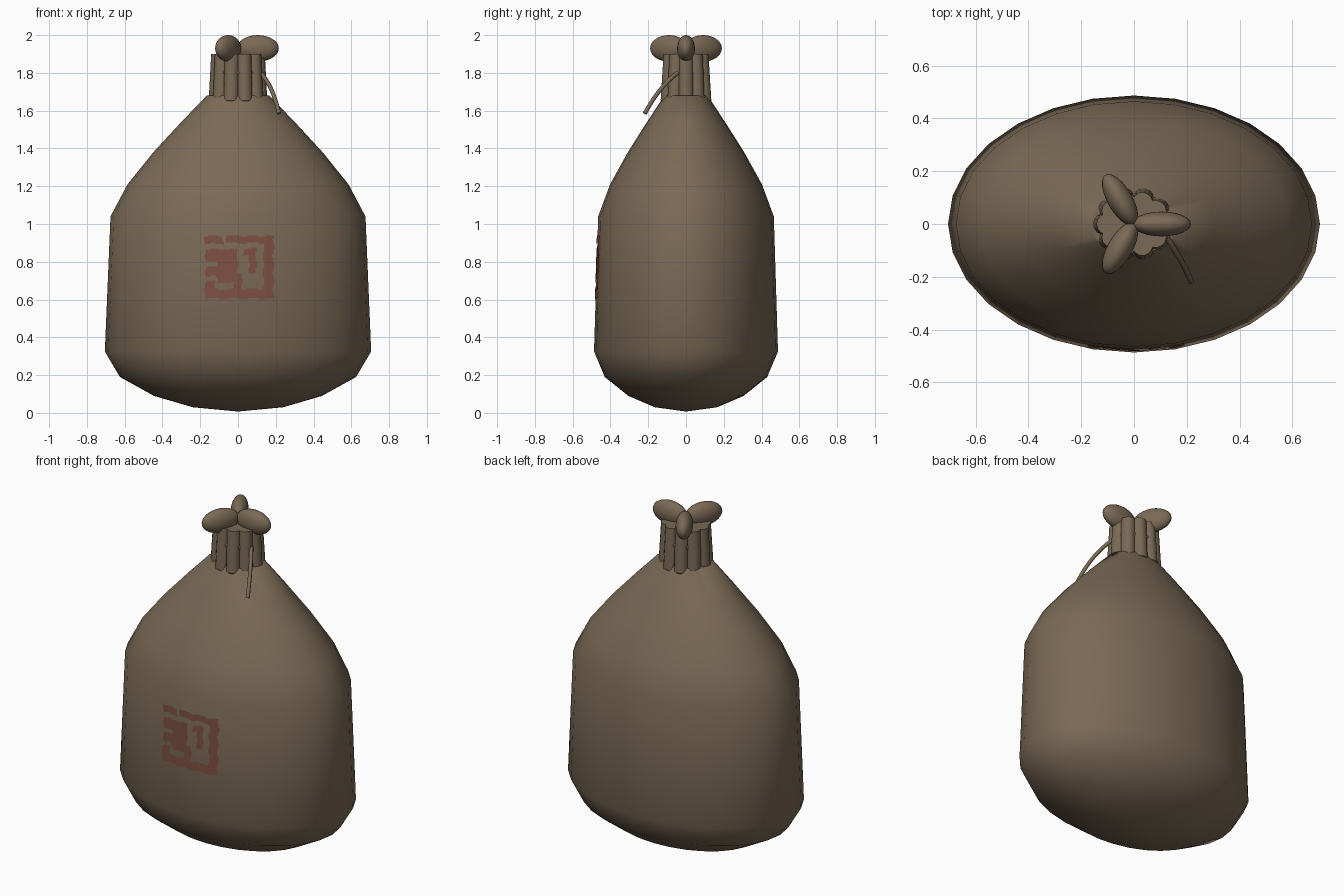
import bpy, bmesh, math
from mathutils import Vector, Matrix

if "Cube" in bpy.data.objects:
    bpy.data.objects.remove(bpy.data.objects["Cube"])

def material(name, col):
    m = bpy.data.materials.new(name)
    m.diffuse_color = (*col, 1)
    m.use_nodes = True
    m.node_tree.nodes["Principled BSDF"].inputs["Base Color"].default_value = m.diffuse_color
    return m

BROWN = material("brown_cloth", (0.195, 0.142, 0.092))
RUST = material("rust_ink", (0.205, 0.078, 0.052))

def make(name, bm, mat, angle=None):
    bmesh.ops.recalc_face_normals(bm, faces=bm.faces)
    me = bpy.data.meshes.new(name)
    bm.to_mesh(me)
    bm.free()
    ob = bpy.data.objects.new(name, me)
    bpy.context.collection.objects.link(ob)
    me.materials.append(mat)
    if angle:
        bpy.ops.object.select_all(action='DESELECT')
        ob.select_set(True)
        bpy.context.view_layer.objects.active = ob
        bpy.ops.object.shade_smooth_by_angle(angle=math.radians(angle))
    return ob

def skin(bm, rings, closed=False):
    """Join rings of points with quads; cap the ends unless closed."""
    vs = [[bm.verts.new(p) for p in r] for r in rings]
    n = len(vs[0])
    for i in range(len(vs) if closed else len(vs) - 1):
        a, b = vs[i], vs[(i + 1) % len(vs)]
        for j in range(n):
            k = (j + 1) % n
            bm.faces.new((a[j], a[k], b[k], b[j]))
    if not closed:
        bm.faces.new(vs[0])
        bm.faces.new(vs[-1])

def oval(rx, ry, z, n, cx=0, cy=0):
    return [(cx + rx * math.cos(2 * math.pi * i / n),
             cy + ry * math.sin(2 * math.pi * i / n), z) for i in range(n)]

# sack body
SEG = 28
PROFILE = [(0.008, .01, .007), (0.03, .24, .165), (0.09, .445, .305),
           (0.19, .625, .43), (0.325, .705, .487), (1.04, .675, .465),
           (1.21, .585, .402), (1.38, .448, .308), (1.535, .305, .21),
           (1.68, .165, .114)]
bm = bmesh.new()
skin(bm, [oval(rx, ry, z, SEG) for z, rx, ry in PROFILE])
make("sack_body", bm, BROWN, 50)

# gathered neck: a core with ten overlapping pleats leaning inward
bm = bmesh.new()
skin(bm, [oval(.115, .10, 1.62, 20), oval(.10, .085, 1.90, 20)])
for i in range(10):
    a = 2 * math.pi * i / 10
    c, s = math.cos(a), math.sin(a)
    skin(bm, [oval(.022, .022, 1.635, 14, .115 * c, .10 * s),
              oval(.04, .04, 1.655, 14, .115 * c, .10 * s),
              oval(.04, .04, 1.90, 14, .102 * c, .084 * s)])
make("neck_pleats", bm, BROWN, 40)

# cord around the neck
bm = bmesh.new()
rings = []
for i in range(40):
    a = 2 * math.pi * i / 40
    c, s = math.cos(a), math.sin(a)
    rings.append([((.12 + .012 * math.cos(t)) * c, (.103 + .012 * math.cos(t)) * s,
                   1.80 + .012 * math.sin(t))
                  for t in [2 * math.pi * k / 8 for k in range(8)]])
skin(bm, rings, closed=True)
make("neck_cord", bm, BROWN, 60)

# loose cord end
p0, p1, p2 = Vector((.12, -.045, 1.80)), Vector((.185, -.14, 1.73)), Vector((.217, -.218, 1.585))
bm = bmesh.new()
rings = []
for i in range(11):
    t = i / 10
    p = p0 * (1 - t) ** 2 + p1 * 2 * t * (1 - t) + p2 * t * t
    d = ((p1 - p0) * (1 - t) + (p2 - p1) * t).normalized()
    u = d.cross(Vector((1, 1, 0))).normalized()
    v = d.cross(u)
    rings.append([p + .011 * (u * math.cos(k * math.pi / 4) + v * math.sin(k * math.pi / 4))
                  for k in range(8)])
skin(bm, rings)
make("cord_end", bm, BROWN, 60)

# three cloth folds bursting from the top
for i in range(3):
    bm = bmesh.new()
    m = (Matrix.Rotation(i * 2 * math.pi / 3, 4, 'Z') @ Matrix.Translation((.105, 0, 1.93))
         @ Matrix.Diagonal((.111, .047, .07, 1)))
    bmesh.ops.create_uvsphere(bm, u_segments=24, v_segments=16, radius=1, matrix=m)
    make("top_fold_%d" % (i + 1), bm, BROWN, 60)

# faded square ink mark: abstract frame and blocks draped over the front
def front_y(x, z):
    t = (z - .325) / (1.04 - .325)
    rx, ry = .705 - .03 * t, .487 - .022 * t
    step = 2 * math.pi / SEG
    a = math.asin(abs(x) / rx)
    k = math.floor(a / step)
    x0, x1 = rx * math.sin(k * step), rx * math.sin((k + 1) * step)
    y0, y1 = ry * math.cos(k * step), ry * math.cos((k + 1) * step)
    return -(y0 + (y1 - y0) * (abs(x) - x0) / (x1 - x0)) - .004

BLOCKS = [(-.175, -.075, .895, .935), (-.06, .175, .9, .937), (.135, .188, .605, .937),
          (-.175, .185, .605, .655), (-.175, -.125, .64, .70), (-.17, -.09, .72, .775),
          (-.17, -.09, .80, .865), (-.11, -.005, .69, .865), (.03, .092, .835, .87),
          (.058, .095, .735, .87), (-.025, .02, .64, .74)]

def inked(x, z):
    x += .004 * math.sin(z * 70)
    z += .004 * math.sin(x * 60)
    return any(a < x < b and c < z < d for a, b, c, d in BLOCKS)

bm = bmesh.new()
N, W = 64, .40
verts = {}
def node(i, j):
    if (i, j) not in verts:
        x, z = -.20 + W * i / N, .57 + W * j / N
        verts[i, j] = bm.verts.new((x, front_y(x, z), z))
    return verts[i, j]
for i in range(N):
    for j in range(N):
        if inked(-.20 + W * (i + .5) / N, .57 + W * (j + .5) / N):
            bm.faces.new((node(i, j), node(i + 1, j), node(i + 1, j + 1), node(i, j + 1)))
mark = make("ink_mark", bm, RUST, 50)
if mark.data.polygons[0].normal.y > 0:
    mark.data.flip_normals()
